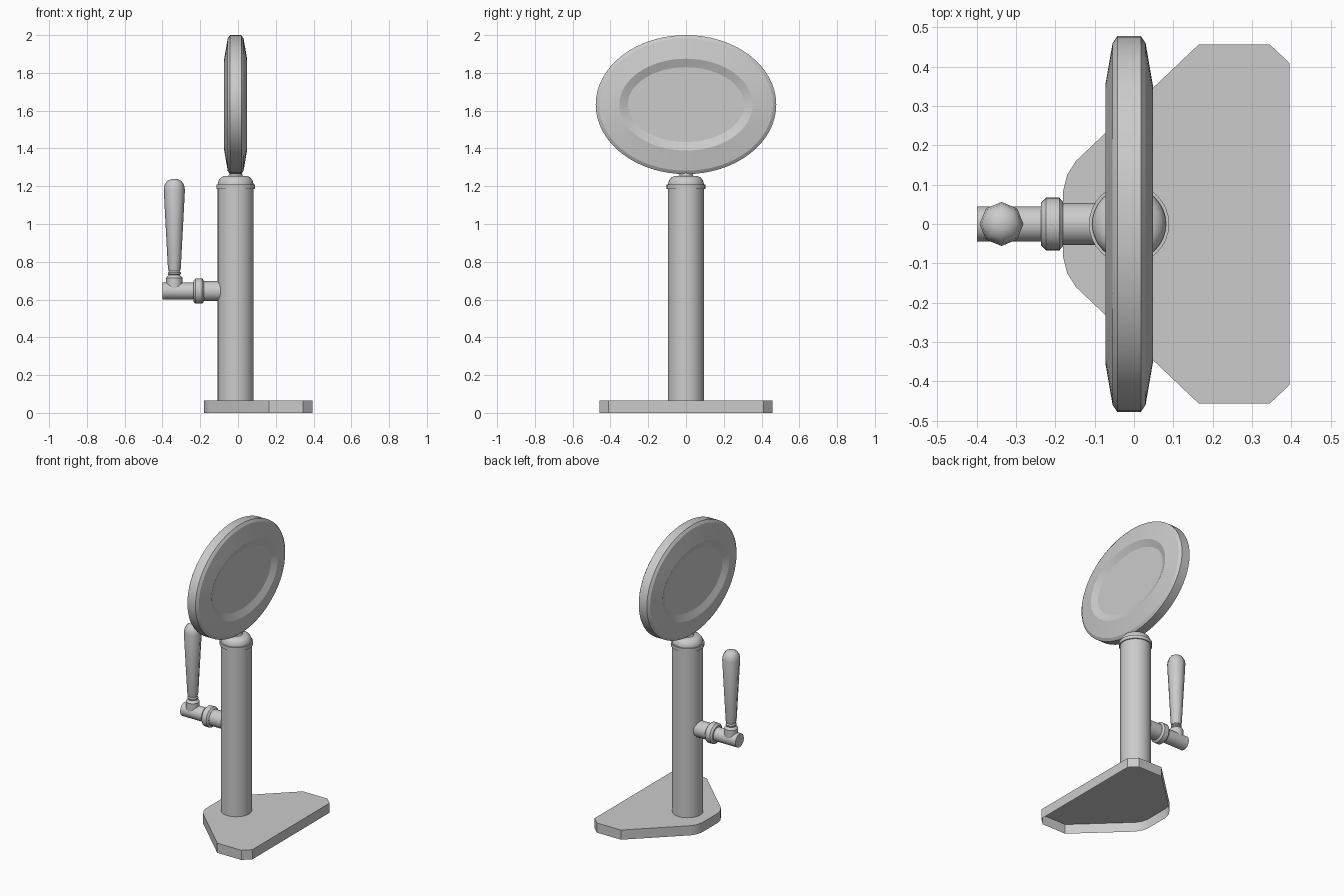
import bpy, bmesh, math
from mathutils import Matrix

if "Cube" in bpy.data.objects:
    bpy.data.objects.remove(bpy.data.objects["Cube"])

CX = -0.0125  # shared axis of the column and disc


def finish(bm, name, angle=35):
    me = bpy.data.meshes.new(name)
    bm.to_mesh(me)
    bm.free()
    ob = bpy.data.objects.new(name, me)
    bpy.context.collection.objects.link(ob)
    bpy.ops.object.select_all(action='DESELECT')
    ob.select_set(True)
    bpy.context.view_layer.objects.active = ob
    bpy.ops.object.shade_smooth_by_angle(angle=math.radians(angle))
    return ob


def lathe(name, rings, sides, loc, to_minus_x=False, angle=35):
    """Stack elliptical rings (radius x, radius y, height), cap both ends."""
    bm = bmesh.new()
    loops = []
    for rx, ry, h in rings:
        loops.append([bm.verts.new((rx * math.cos(2 * math.pi * i / sides),
                                    ry * math.sin(2 * math.pi * i / sides), h))
                      for i in range(sides)])
    for a, b in zip(loops, loops[1:]):
        for i in range(sides):
            j = (i + 1) % sides
            bm.faces.new((a[i], a[j], b[j], b[i]))
    bm.faces.new(loops[0][::-1])
    bm.faces.new(loops[-1])
    m = Matrix.Translation(loc)
    if to_minus_x:
        m = m @ Matrix.Rotation(math.radians(-90), 4, 'Y')
    bm.transform(m)
    return finish(bm, name, angle)


def round_rings(profile):
    return [(r, r, h) for r, h in profile]


# Base plate: mirrored outline, open underneath
half = [(0.395, 0.41), (0.345, 0.457), (0.165, 0.457), (-0.148, 0.16),
        (-0.17, 0.125), (-0.18, 0.085)]
outline = half + [(x, -y) for x, y in reversed(half)]
bm = bmesh.new()
low = [bm.verts.new((x, y, 0)) for x, y in outline]
top = [bm.verts.new((x, y, 0.065)) for x, y in outline]
bm.faces.new(top)
for i in range(len(outline)):
    j = (i + 1) % len(outline)
    bm.faces.new((low[i], low[j], top[j], top[i]))
finish(bm, "base_plate", 20)

# Column with collar and domed cap
lathe("column", round_rings([(0.095, 0.065), (0.095, 1.19)]), 32, (CX, 0, 0))
lathe("column_collar", round_rings([(0.102, 1.185), (0.102, 1.208)]), 32, (CX, 0, 0))
lathe("column_cap", round_rings([(0.094, 1.205), (0.094, 1.215), (0.089, 1.232),
                                 (0.077, 1.247), (0.058, 1.255)]), 32, (CX, 0, 0))
lathe("disc_neck", round_rings([(0.042, 1.25), (0.035, 1.262), (0.03, 1.285)]),
      24, (CX, 0, 0))

# Oval disc with recessed faces: (inset from rim, half thickness)
side = [(0.17, 0.042), (0.125, 0.0605), (0.018, 0.042), (0, 0.03)]
profile = [(d, -t) for d, t in side] + [(d, t) for d, t in reversed(side)]
lathe("oval_disc", [(0.368 - d, 0.478 - d, h) for d, h in profile], 64,
      (CX, 0, 1.632), True, 20)

# Side tap: arm, ring and spout pointing to -x
lathe("tap_arm", round_rings([(0.053, 0.05), (0.053, 0.19)]), 24, (0, 0, 0.645), True)
lathe("tap_ring", round_rings([(0.055, 0.18), (0.067, 0.19), (0.067, 0.224),
                               (0.055, 0.236)]), 24, (0, 0, 0.645), True)
lathe("tap_spout", round_rings([(0.045, 0.225), (0.045, 0.4)]), 24, (0, 0, 0.645), True)

# Upright lever and its socket
lathe("lever_socket", round_rings([(0.043, 0.65), (0.043, 0.715), (0.036, 0.723),
                                   (0.027, 0.733)]), 16, (-0.337, 0, 0))
lathe("lever_bead", round_rings([(0.026, 0.725), (0.034, 0.735), (0.034, 0.742),
                                 (0.024, 0.754)]), 12, (-0.337, 0, 0))
lathe("lever_handle", round_rings([(0.03, 0.75), (0.034, 0.765), (0.045, 0.97),
                                   (0.056, 1.18), (0.051, 1.208), (0.038, 1.228),
                                   (0.016, 1.238)]), 8, (-0.337, 0, 0), False, 60)
